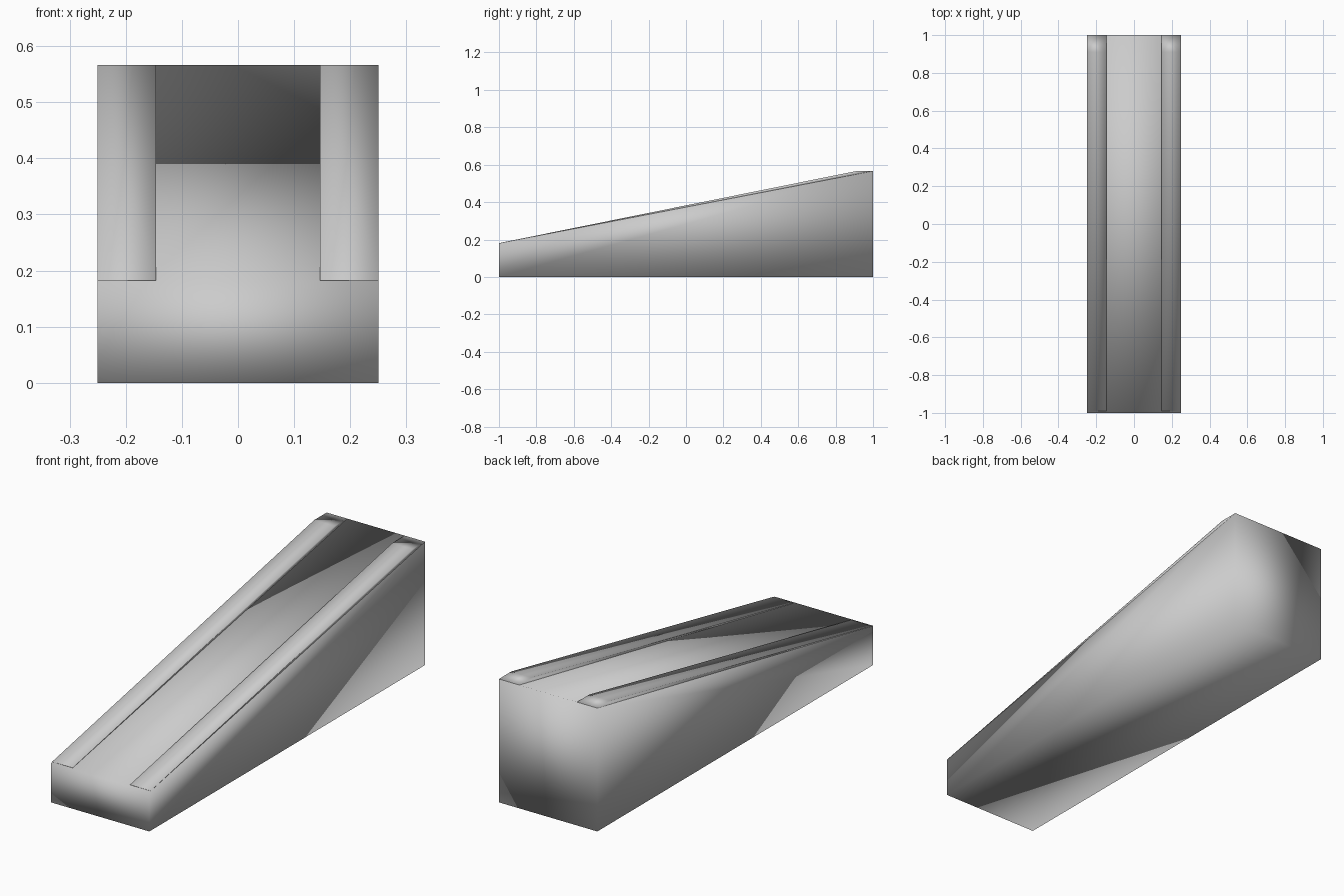
import bpy, bmesh

if "Cube" in bpy.data.objects:
    bpy.data.objects.remove(bpy.data.objects["Cube"])


def extrude_profile(name, profile, x0, x1):
    """Extrude a closed side profile of (y, z) points between x0 and x1."""
    bm = bmesh.new()
    face = bm.faces.new([bm.verts.new((x0, y, z)) for y, z in profile])
    out = bmesh.ops.extrude_face_region(bm, geom=[face])
    verts = [g for g in out["geom"] if isinstance(g, bmesh.types.BMVert)]
    bmesh.ops.translate(bm, verts=verts, vec=(x1 - x0, 0, 0))
    bmesh.ops.recalc_face_normals(bm, faces=bm.faces)
    for f in bm.faces:
        f.smooth = True
    mesh = bpy.data.meshes.new(name)
    bm.to_mesh(mesh)
    bm.free()
    obj = bpy.data.objects.new(name, mesh)
    bpy.context.collection.objects.link(obj)
    return obj


HALF_W, INNER = 0.25, 0.146
LOW, HIGH = 0.18, 0.566

# Solid wedge with the sloping deck
extrude_profile("ramp_body", [(-1, 0), (1, 0), (1, HIGH), (-1, LOW)], -HALF_W, HALF_W)

# Thin raised side rails: steeper than the deck, levelling off at the top end
rail = [(-0.99, LOW + 0.0019), (1, HIGH), (0.91, HIGH), (-0.99, LOW + 0.003)]
for side, label in ((-1, "left"), (1, "right")):
    xs = sorted((side * INNER, side * HALF_W))
    extrude_profile(label + "_rail", rail, *xs)
